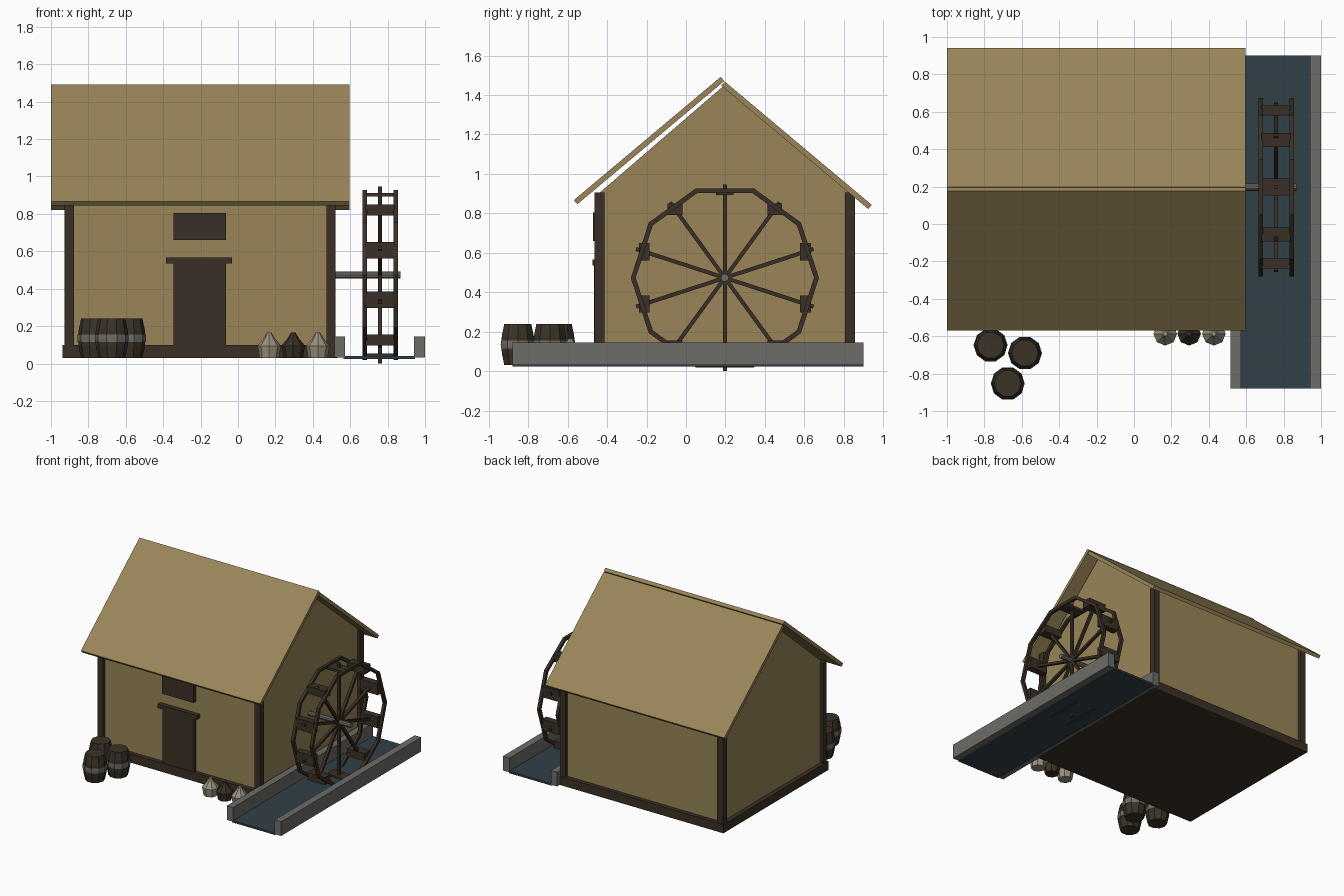
import bpy, bmesh, math
from mathutils import Matrix, Vector

if "Cube" in bpy.data.objects:
    bpy.data.objects.remove(bpy.data.objects["Cube"])

def mat(name, r, g, b):
    m = bpy.data.materials.new(name)
    m.diffuse_color = (r, g, b, 1)
    m.use_nodes = True
    m.node_tree.nodes["Principled BSDF"].inputs["Base Color"].default_value = m.diffuse_color
    return m

TAN = mat("tan_plaster", .32, .235, .097)
WOOD = mat("dark_wood", .042, .030, .019)
STONE = mat("grey_stone", .15, .153, .135)
WATER = mat("deep_water", .030, .050, .064)
SACK = mat("pale_sack", .32, .28, .205)
BARREL = mat("barrel_wood", .042, .032, .020)

def finish(name, bm, material):
    bmesh.ops.recalc_face_normals(bm, faces=bm.faces[:])
    me = bpy.data.meshes.new(name)
    bm.to_mesh(me)
    bm.free()
    ob = bpy.data.objects.new(name, me)
    me.materials.append(material)
    bpy.context.collection.objects.link(ob)
    return ob

def box(name, x0, x1, y0, y1, z0, z1, material):
    bm = bmesh.new()
    c = Vector(((x0 + x1) / 2, (y0 + y1) / 2, (z0 + z1) / 2))
    s = Matrix.Diagonal((x1 - x0, y1 - y0, z1 - z0, 1))
    bmesh.ops.create_cube(bm, size=1, matrix=Matrix.Translation(c) @ s)
    return finish(name, bm, material)

def prism(name, pts, x0, x1, material):
    """Extrude a (y, z) outline along x."""
    bm = bmesh.new()
    f = bm.faces.new([bm.verts.new((x0, y, z)) for y, z in pts])
    ext = bmesh.ops.extrude_face_region(bm, geom=[f])
    bmesh.ops.translate(bm, vec=(x1 - x0, 0, 0),
                        verts=[v for v in ext["geom"] if isinstance(v, bmesh.types.BMVert)])
    return finish(name, bm, material)

def lathe(name, profile, n, loc, material):
    """Closed turned shape from (radius, z) rings."""
    bm = bmesh.new()
    rings = [[bm.verts.new((loc[0] + r * math.cos(math.tau * i / n),
                            loc[1] + r * math.sin(math.tau * i / n), loc[2] + z))
              for i in range(n)] for r, z in profile]
    for a, b in zip(rings, rings[1:]):
        for i in range(n):
            j = (i + 1) % n
            bm.faces.new((a[i], a[j], b[j], b[i]))
    bm.faces.new(rings[0])
    bm.faces.new(rings[-1])
    return finish(name, bm, material)

# House: centre, half sizes
CX, CY, HX, HY = -.203, .197, .70, .635
box("foundation", CX - .735, CX + .735, CY - .668, CY + .668, .03, .10, WOOD)
prism("house_walls", [(CY - HY, .09), (CY + HY, .09), (CY + HY, .905), (CY, 1.452), (CY - HY, .905)],
      CX - HX, CX + HX, TAN)
for sx in (-1, 1):
    for sy in (-1, 1):
        px, py = CX + sx * HX, CY + sy * HY
        box("corner_post", px - .025, px + .025, py - .025, py + .025, .09, .905, WOOD)

# Roof slabs
for name, s, eave, ridge in (("front_roof", -1, (-.569, .867), (.176, 1.492)),
                             ("back_roof", 1, (.942, .843), (.197, 1.468))):
    d = (-s * .018, -.021)
    prism(name, [eave, ridge, (ridge[0] + d[0], ridge[1] + d[1]), (eave[0] + d[0], eave[1] + d[1])],
          -1, .595, TAN)

# Door, lintel and window shutter
box("door", -.345, -.065, -.466, -.42, .09, .537, WOOD)
box("door_lintel", -.385, -.032, -.474, -.42, .535, .567, WOOD)
box("window_shutter", -.345, -.065, -.472, -.42, .66, .805, WOOD)

# Mill race
box("channel_inner_wall", .517, .572, -.88, .90, .031, .145, STONE)
box("channel_outer_wall", .942, 1, -.88, .90, .031, .145, STONE)
box("water", .565, .945, -.88, .90, .024, .04, WATER)

# Water wheel
WX, WZ = .76, .473
def rim(name, x):
    bm = bmesh.new()
    n, ri, ro, h = 10, .452, .477, .012
    loops = [[bm.verts.new((x + dx, CY + r * math.cos(math.tau * i / n), WZ + r * math.sin(math.tau * i / n)))
              for r, dx in ((ri, -h), (ro, -h), (ro, h), (ri, h))] for i in range(n)]
    for i in range(n):
        a, b = loops[i], loops[(i + 1) % n]
        for k in range(4):
            m = (k + 1) % 4
            bm.faces.new((a[k], a[m], b[m], b[k]))
    finish(name, bm, WOOD)

rim("wheel_rim_inner", WX - .083)
rim("wheel_rim_outer", WX + .083)
for k in range(10):
    a = math.radians(90 + 36 * k)
    c, s = math.cos(a), math.sin(a)
    bm = bmesh.new()
    m = (Matrix.Translation((WX, CY + c * .2365, WZ + s * .2365)) @ Matrix.Rotation(a, 4, 'X')
         @ Matrix.Diagonal((.022, .473, .02, 1)))
    bmesh.ops.create_cube(bm, size=1, matrix=m)
    finish("wheel_spoke", bm, WOOD)
    # paddles
    w, h = ((.09, .02) if abs(s) > .9 else (.074, .06) if abs(s) > .5 else (.054, .088))
    py, pz = CY + c * .43, WZ + s * .43
    box("wheel_paddle", WX - .078, WX + .078, py - w / 2, py + w / 2, pz - h / 2, pz + h / 2, WOOD)

# Axle
bm = bmesh.new()
bmesh.ops.create_cone(bm, cap_ends=True, segments=10, radius1=.02, radius2=.02, depth=.39,
                      matrix=Matrix.Translation((.675, CY, WZ)) @ Matrix.Rotation(math.pi / 2, 4, 'Y'))
finish("wheel_axle", bm, STONE)

# Barrels with hoops
for x, y in ((-.767, -.648), (-.583, -.69), (-.675, -.853)):
    lathe("barrel", [(.072, 0), (.085, .06), (.088, .105), (.085, .15), (.072, .21)], 10, (x, y, .03), BARREL)
    lathe("barrel_hoop", [(.09, .085), (.091, .105), (.09, .125)], 10, (x, y, .03), STONE)

# Sacks
for x, m in ((.167, SACK), (.295, WOOD), (.427, SACK)):
    lathe("sack", [(.052, 0), (.063, .065), (.03, .105), (.012, .135)], 8, (x, -.587, .03), m)
